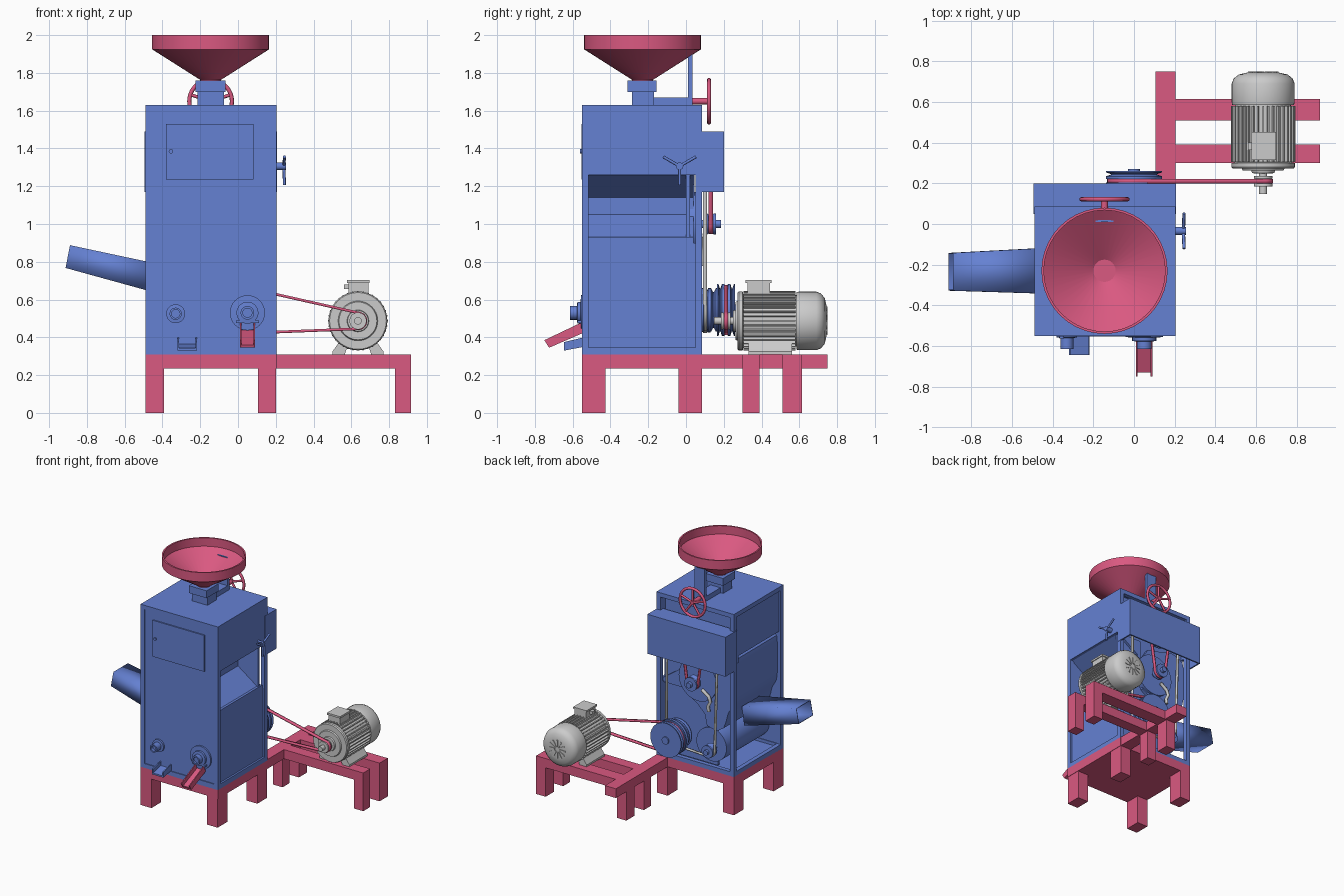
import bpy, bmesh
from math import sin, cos, pi, radians
from mathutils import Vector, Matrix
from mathutils.geometry import convex_hull_2d

if "Cube" in bpy.data.objects:
    bpy.data.objects.remove(bpy.data.objects["Cube"])

def material(name, rgb):
    m = bpy.data.materials.new(name)
    m.diffuse_color = (*rgb, 1)
    m.use_nodes = True
    m.node_tree.nodes["Principled BSDF"].inputs["Base Color"].default_value = m.diffuse_color
    return m

BLUE = material("blue_paint", (0.13, 0.22, 0.65))
RED = material("red_paint", (0.70, 0.10, 0.22))

def finish(name, bm, mat=None, solid=0):
    bmesh.ops.recalc_face_normals(bm, faces=bm.faces)
    me = bpy.data.meshes.new(name)
    bm.to_mesh(me)
    bm.free()
    me.shade_smooth()
    me.set_sharp_from_angle(angle=radians(32))
    ob = bpy.data.objects.new(name, me)
    bpy.context.collection.objects.link(ob)
    if mat:
        me.materials.append(mat)
    if solid:
        mod = ob.modifiers.new("thickness", 'SOLIDIFY')
        mod.thickness, mod.offset = solid, 0
    return ob

def add_box(bm, x0, x1, y0, y1, z0, z1, rot=Matrix()):
    t = Matrix.Translation(((x0 + x1) / 2, (y0 + y1) / 2, (z0 + z1) / 2))
    bmesh.ops.create_cube(bm, size=1, matrix=rot @ t @ Matrix.Diagonal((x1 - x0, y1 - y0, z1 - z0, 1)))

def boxes(name, mat, *dims):
    bm = bmesh.new()
    for d in dims:
        add_box(bm, *d)
    return finish(name, bm, mat)

def place(axis, a, u, v):
    return {'x': (a, u, v), 'y': (u, a, v), 'z': (u, v, a)}[axis]

def prism(name, mat, axis, a0, a1, pts):
    bm = bmesh.new()
    A, B = [[bm.verts.new(place(axis, a, *p)) for p in pts] for a in (a0, a1)]
    bm.faces.new(A)
    bm.faces.new(B)
    for i in range(len(pts)):
        bm.faces.new((A[i - 1], A[i], B[i], B[i - 1]))
    return finish(name, bm, mat)

def lathe(name, mat, axis, cu, cv, profile, n=32, closed=False):
    """profile: (radius, position along axis); ends capped unless closed loop"""
    bm = bmesh.new()
    R = [[bm.verts.new(place(axis, a, cu + r * cos(2 * pi * k / n), cv + r * sin(2 * pi * k / n)))
          for k in range(n)] for r, a in profile]
    for j in range(0 if closed else 1, len(R)):
        for k in range(n):
            bm.faces.new((R[j - 1][k - 1], R[j - 1][k], R[j][k], R[j][k - 1]))
    if not closed:
        bm.faces.new(R[0])
        bm.faces.new(R[-1])
    return finish(name, bm, mat)

def disc(name, mat, axis, cu, cv, r, a0, a1, n=32):
    return lathe(name, mat, axis, cu, cv, [(r, a0), (r, a1)], n)

def tube(name, mat, pts, r, cyclic=False):
    cu = bpy.data.curves.new(name, 'CURVE')
    cu.dimensions, cu.bevel_depth, cu.bevel_resolution, cu.use_fill_caps = '3D', r, 2, True
    s = cu.splines.new('POLY')
    s.points.add(len(pts) - 1)
    for p, c in zip(s.points, pts):
        p.co = (*c, 1)
    s.use_cyclic_u = cyclic
    if mat:
        cu.materials.append(mat)
    ob = bpy.data.objects.new(name, cu)
    bpy.context.collection.objects.link(ob)

def belt(name, mat, y0, y1, circles, t=0.012):
    """belt wrapped round (x, z, radius) pulleys"""
    pts = [Vector((x + r * cos(k * pi / 16), z + r * sin(k * pi / 16))) for x, z, r in circles for k in range(32)]
    loop = [pts[i] for i in convex_hull_2d(pts)]
    bm = bmesh.new()
    A, B = [[bm.verts.new((p.x, y, p.y)) for p in loop] for y in (y0, y1)]
    for i in range(len(loop)):
        bm.faces.new((A[i - 1], A[i], B[i], B[i - 1]))
    finish(name, bm, mat, t)

# Base stand and motor frame
boxes("base_plate", RED, (-.49, .205, -.55, .085, .235, .31))
for i, x in enumerate((-.49, .105)):
    for j, y in enumerate((-.55, -.04)):
        boxes(f"base_leg_{i}{j}", RED, (x, x + .097, y, y + .125, 0, .236))
boxes("motor_cross_beam", RED, (.105, .203, .085, .75, .235, .31))
for i, (y0, y1) in enumerate(((.3, .39), (.51, .615))):
    boxes(f"motor_rail_{i}", RED, (.2, .915, y0, y1, .235, .31))
    for j, x in enumerate((.105, .83)):
        boxes(f"motor_leg_{i}{j}", RED, (x, x + .085, y0, y1, 0, .236))

# Cabinet frame, panels and door
X0, X1, Y0, Y1, Z0, Z1 = -.49, .205, -.55, .085, .31, 1.63
w = .035
frame = [(x, x + w, y, y + w, Z0, Z1) for x in (X0, X1 - w) for y in (Y0, Y1 - w)]
frame += [(X0, X1, y, y + w, z, z + w) for y in (Y0, Y1 - w) for z in (Z0, Z1 - w)]
frame += [(x, x + w, Y0, Y1, z, z + w) for x in (X0, X1 - w) for z in (Z0, Z1 - w)]
boxes("cabinet_frame", BLUE, *frame)
boxes("cabinet_top", BLUE, (X0, X1, Y0, Y1, 1.61, Z1))
boxes("cabinet_floor", BLUE, (X0, X1, Y0, Y1, .305, .32))
boxes("front_panel", BLUE, (-.47, .185, -.543, -.52, .33, 1.61))
boxes("back_wall", BLUE, (-.30, .18, .0, .02, .33, 1.61), (-.47, -.29, .0, .02, 1.2, 1.61))
boxes("right_lower_panel", BLUE, (.17, .19, -.52, .05, .33, .90))
boxes("right_upper_panel", BLUE, (.17, .205, -.54, .05, 1.26, 1.62))
boxes("left_upper_panel", BLUE, (-.475, -.455, -.52, .05, 1.26, 1.61))
boxes("front_door", BLUE, (-.38, .083, -.553, -.53, 1.235, 1.53))
disc("door_knob", BLUE, 'y', -.355, 1.385, .012, -.562, -.55, 12)
prism("side_discharge_trough", BLUE, 'x', 0, 1, [(0, 0), (1, 0), (0, 1)]).hide_render = True
bpy.data.objects.remove(bpy.data.objects["side_discharge_trough"])
prism("side_trough", BLUE, 'y', -.52, .04,
      [(.19, 1.265), (.0, 1.14), (.0, 1.05), (.17, .93), (.19, .93), (.19, .89), (-.03, .89), (-.03, 1.265)])

# Hopper with neck
HX, HY = -.145, -.23
lathe("hopper", RED, 'z', HX, HY, [(.31, 2), (.31, 1.925), (.058, 1.765), (.052, 1.765), (.298, 1.932), (.298, 2)], 40, True)
disc("hopper_gate", RED, 'z', HX, HY, .055, 1.75, 1.77, 24)
boxes("hopper_neck", BLUE, (-.225, -.065, -.31, -.155, 1.70, 1.76), (-.215, -.075, -.285, -.17, 1.62, 1.71))

# Feed adjuster and rear handwheel
boxes("adjuster_bracket", BLUE, (-.19, -.1, -.17, .035, 1.62, 1.67), (-.19, -.1, .01, .035, 1.62, 1.9))
WZ = 1.65
ring = [(HX + .113 * cos(k * pi / 18), .122, WZ + .113 * sin(k * pi / 18)) for k in range(36)]
tube("handwheel_rim", RED, ring, .011, True)
disc("handwheel_axle", RED, 'y', HX, WZ, .017, .03, .132, 16)
for k in range(5):
    a = 2 * pi * k / 5 + pi / 2
    tube(f"handwheel_spoke_{k}", RED, [(HX, .122, WZ), (HX + .11 * cos(a), .122, WZ + .11 * sin(a))], .009)

# Three-arm knob on the right side
disc("side_knob_axle", BLUE, 'x', -.034, 1.306, .02, .2, .255, 16)
for k in range(3):
    a = -pi / 2 + 2 * pi * k / 3
    tube(f"side_knob_arm_{k}", BLUE, [(.243, -.034, 1.306), (.246, -.034 + .1 * cos(a), 1.306 + .1 * sin(a))], .008)

# Front outlets and chutes
lathe("small_port", BLUE, 'y', -.33, .525, [(.05, -.54), (.05, -.558), (.032, -.56), (.032, -.615), (.022, -.615), (.022, -.59)])
lathe("large_port", BLUE, 'y', .05, .53, [(.093, -.54), (.093, -.556), (.058, -.558), (.058, -.575), (.036, -.578), (.036, -.615), (.024, -.615), (.024, -.6)])
boxes("port_collar", BLUE, (-.01, .11, -.575, -.55, .475, .49))
prism("red_chute_floor", RED, 'x', .01, .09, [(-.54, .44), (-.54, .425), (-.725, .345), (-.73, .36)])
for i, x in enumerate((.01, .082)):
    prism(f"red_chute_side_{i}", RED, 'x', x, x + .008, [(-.54, .485), (-.54, .425), (-.725, .345), (-.75, .385)])
prism("blue_chute_floor", BLUE, 'x', -.32, -.218, [(-.54, .365), (-.54, .35), (-.645, .33), (-.645, .343)])
for i, x in enumerate((-.32, -.226)):
    prism(f"blue_chute_side_{i}", BLUE, 'x', x, x + .008, [(-.54, .40), (-.54, .35), (-.645, .33), (-.645, .375)])

# Left discharge chute, open at its outer end
bm = bmesh.new()
A, B = [[bm.verts.new(p) for p in ((xt, y0, zt), (xt, y1, zt), (xb, y1, zb), (xb, y0, zb))]
        for xt, zt, xb, zb, y0, y1 in ((-.89, .885, -.912, .77, -.325, -.145), (-.42, .785, -.44, .64, -.34, -.12))]
for i in range(4):
    bm.faces.new((A[i - 1], A[i], B[i], B[i - 1]))
finish("left_chute", bm, BLUE, .008)

# Inner aspirator housing, lower drum and fan casing
prism("aspirator_housing", BLUE, 'y', -.52, .045,
      [(-.10, 1.21), (-.34, 1.27), (-.41, 1.255), (-.45, 1.22), (-.462, 1.16), (-.46, .92), (-.445, .85),
       (-.41, .79), (-.395, .73), (-.37, .66), (-.31, .62), (-.22, .64), (-.20, .73), (-.13, .80), (-.05, .85), (-.03, 1.1)])
disc("lower_drum", BLUE, 'y', -.25, .49, .135, -.52, .03)
disc("fan_casing", BLUE, 'y', -.15, 1.0, .17, .0, .065, 40)
tube("grey_lever", None, [(-.2, .08, .94), (-.26, .08, .90), (-.275, .08, .86), (-.255, .08, .82), (-.26, .08, .78)], .013)

# Belt guard hood at the back
boxes("belt_guard", BLUE, (-.495, .207, .188, .2, 1.17, 1.49), (-.495, .207, .05, .2, 1.478, 1.49),
      (-.495, -.483, .05, .2, 1.17, 1.49), (.195, .207, .05, .2, 1.17, 1.49))

# Pulleys and belts
BZ, MX, MZ = .545, .635, .487
def pulley(name, mat, x, z, r, y0, y1, grooves):
    step, prof = (y1 - y0) / grooves, []
    for k in range(grooves):
        y = y0 + k * step
        prof += [(r, y), (r, y + step * .2), (r * .82, y + step * .45), (r * .82, y + step * .55), (r, y + step * .8)]
    lathe(name, mat, 'y', x, z, prof + [(r, y1)])

pulley("main_pulley", BLUE, 0, BZ, .138, .165, .26, 3)
pulley("main_inner_pulley", BLUE, 0, BZ, .115, .085, .166, 2)
disc("main_shaft", BLUE, 'y', 0, BZ, .03, -.02, .27, 16)
pulley("fan_pulley", BLUE, -.15, 1.0, .055, .10, .16, 1)
disc("fan_shaft", BLUE, 'y', -.15, 1.0, .022, .0, .185, 16)
pulley("lower_pulley", BLUE, -.28, .475, .05, .07, .13, 1)
disc("lower_shaft", BLUE, 'y', -.28, .475, .02, .0, .15, 16)
pulley("upper_pulley", BLUE, -.15, 1.33, .10, .09, .165, 2)
pulley("motor_pulley", None, MX, MZ, .045, .185, .235, 1)
belt("drive_belt", RED, .2, .222, [(0, BZ, .125), (MX, MZ, .042)], .014)
belt("fan_belt", RED, .12, .142, [(-.15, 1.0, .048), (-.15, 1.33, .095)])
belt("grey_belt", None, .09, .112, [(0, BZ, .105), (-.28, .475, .048), (.05, 1.33, .05), (-.31, 1.33, .045)], .01)

# Electric motor
lathe("motor_body", None, 'y', MX, MZ, [(.05, .262), (.10, .262), (.105, .272), (.15, .272), (.156, .28), (.156, .30),
      (.136, .305), (.136, .585), (.152, .585), (.155, .60), (.155, .69), (.145, .715), (.12, .735), (.075, .745)], 40)
disc("motor_shaft", None, 'y', MX, MZ, .02, .147, .27, 20)
lathe("motor_bearing_cap", None, 'y', MX, MZ, [(.06, .27), (.055, .25), (.03, .248)], 24)
bm = bmesh.new()
for k in range(36):
    rot = Matrix.Translation((MX, 0, MZ)) @ Matrix.Rotation(2 * pi * k / 36, 4, 'Y')
    add_box(bm, .13, .158, .305, .58, -.004, .004, rot)
finish("motor_fins", bm)
bm = bmesh.new()
for k in range(12):
    rot = Matrix.Translation((MX, 0, MZ)) @ Matrix.Rotation(2 * pi * k / 12, 4, 'Y')
    add_box(bm, .02, .075, .74, .75, -.005, .005, rot)
finish("motor_grille", bm)
for i, s in enumerate((-1, 1)):
    prism(f"motor_foot_{i}", None, 'y', .33, .56,
          [(MX + s * u, v) for u, v in ((.135, .31), (.135, .325), (.11, .36), (.085, .40), (.05, .37), (.07, .31))])
boxes("terminal_box", None, (.585, .69, .325, .445, .63, .69), (.578, .697, .315, .452, .688, .703), (.56, .59, .365, .4, .655, .68))
